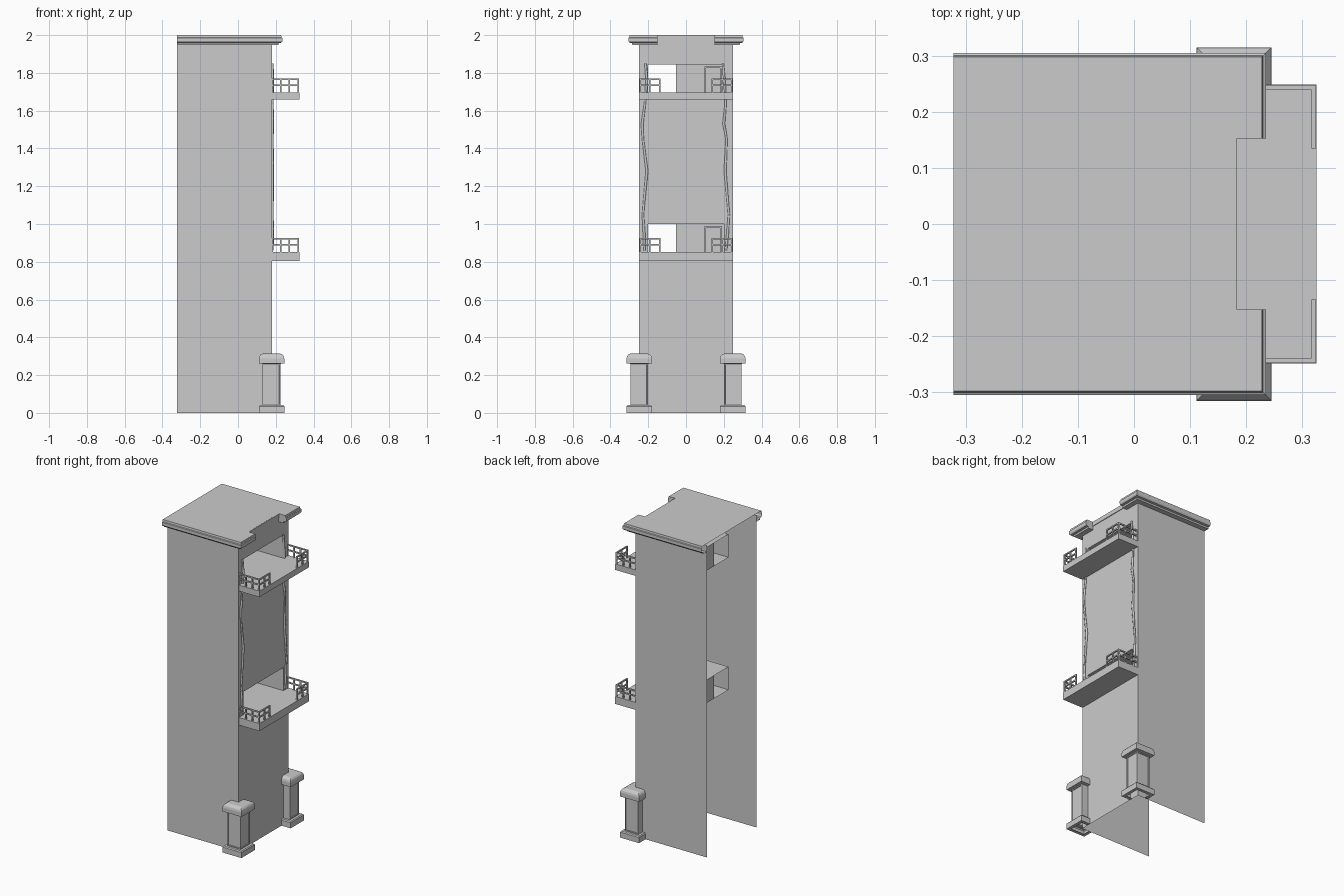
import bpy, bmesh
from mathutils import Vector

if "Cube" in bpy.data.objects:
    bpy.data.objects.remove(bpy.data.objects["Cube"])

XB, XF, W = -0.322, 0.18, 0.25      # open back edge, front wall, half width
FLOORS = [(0.805, 0.853, 1.0), (1.659, 1.697, 1.845)]   # slab bottom, floor, opening top
OPEN = 0.2                          # half width of balcony openings
RX = -0.16                          # back of recess


def finish(name, bm, recalc=False):
    if recalc:
        bmesh.ops.remove_doubles(bm, verts=bm.verts, dist=1e-5)
        bmesh.ops.recalc_face_normals(bm, faces=bm.faces)
    me = bpy.data.meshes.new(name)
    bm.to_mesh(me)
    bm.free()
    ob = bpy.data.objects.new(name, me)
    bpy.context.collection.objects.link(ob)
    return ob


def face(bm, pts, facing):
    f = bm.faces.new([bm.verts.new(p) for p in pts])
    f.normal_update()
    if f.normal.dot(Vector(facing)) < 0:
        f.normal_flip()


def wall_x(bm, x, y0, y1, z0, z1):
    face(bm, [(x, y0, z0), (x, y1, z0), (x, y1, z1), (x, y0, z1)], (1, 0, 0))


def wall_y(bm, y, x0, x1, z0, z1, d):
    face(bm, [(x0, y, z0), (x1, y, z0), (x1, y, z1), (x0, y, z1)], (0, d, 0))


def flat(bm, z, x0, x1, y0, y1, d):
    face(bm, [(x0, y0, z), (x1, y0, z), (x1, y1, z), (x0, y1, z)], (0, 0, d))


def box(bm, x0, x1, y0, y1, z0, z1):
    y0, y1 = min(y0, y1), max(y0, y1)
    r = bmesh.ops.create_cube(bm, size=1)
    for v in r["verts"]:
        v.co = Vector(((x0 + x1) / 2 + v.co.x * (x1 - x0),
                       (y0 + y1) / 2 + v.co.y * (y1 - y0),
                       (z0 + z1) / 2 + v.co.z * (z1 - z0)))


def sweep(bm, path, profile, s):
    """Mitred strip: path(d) gives the plan outline at offset d."""
    rows = [[bm.verts.new((x, y * s, z)) for x, y in path(d)] for d, z in profile]
    out = []
    for a, b in zip(rows, rows[1:]):
        out.append([bm.faces.new((a[i], a[i + 1], b[i + 1], b[i]))
                    for i in range(len(a) - 1)])
    return rows, out


# Tower walls with the two balcony openings
bm = bmesh.new()
for s in (-1, 1):
    wall_y(bm, s * W, XB, XF, 0, 1.99, s)
z = 0
for _, zf, zt in FLOORS:
    wall_x(bm, XF, -W, W, z, zf)
    for s in (-1, 1):
        wall_x(bm, XF, s * OPEN, s * W, zf, zt)
    z = zt
wall_x(bm, XF, -W, W, z, 2.0)
finish("tower_walls", bm)

# Recesses behind the openings, partly open at the back
bm = bmesh.new()
for _, zf, zt in FLOORS:
    flat(bm, zf, RX, XF, -OPEN, OPEN, 1)
    flat(bm, zt, RX, XF, -OPEN, OPEN, -1)
    for s in (-1, 1):
        wall_y(bm, s * OPEN, RX, XF, zf, zt, -s)
    wall_x(bm, RX, -0.053, OPEN, zf, zt)
finish("balcony_recesses", bm)

# Doors with frames on the recess back walls
bm = bmesh.new()
for _, zf, zt in FLOORS:
    top = zt - 0.01
    box(bm, RX, RX + 0.012, 0.097, 0.107, zf, top)
    box(bm, RX, RX + 0.012, 0.18, 0.19, zf, top)
    box(bm, RX, RX + 0.012, 0.107, 0.18, top - 0.01, top)
    box(bm, RX, RX + 0.004, 0.107, 0.18, zf, top - 0.01)
    box(bm, RX, RX + 0.007, 0.12, 0.167, top - 0.035, top - 0.025)
finish("doors", bm)

# Balcony slabs
bm = bmesh.new()
for zb, zf, _ in FLOORS:
    box(bm, XF, 0.325, -0.249, 0.249, zb, zf)
finish("balcony_slabs", bm)

# Railings: each end and a short return along the front
bm = bmesh.new()
T = 0.004
for _, zf, _ in FLOORS:
    for s in (-1, 1):
        ye, yr, xe = 0.243 * s, 0.139 * s, 0.32
        for h in (0.037, 0.07):
            box(bm, XF, xe + T, ye - T, ye + T, zf + h - T, zf + h + T)
            box(bm, xe - T, xe + T, yr - T * s, ye, zf + h - T, zf + h + T)
        posts = [(XF + 0.046 * i, ye) for i in range(4)]
        posts += [(xe, yr), (xe, (yr + ye) / 2), (xe, ye)]
        for x, y in posts:
            box(bm, x - T, x + T, y - T, y + T, zf, zf + 0.07)
finish("railings", bm)

# Roof deck with a notch in the middle of the front
bm = bmesh.new()
o, n = 0.048, 0.152
face(bm, [(XB, -W - o, 2), (XF + o, -W - o, 2), (XF + o, -n, 2), (XF, -n, 2),
          (XF, n, 2), (XF + o, n, 2), (XF + o, W + o, 2), (XB, W + o, 2)], (0, 0, 1))
finish("roof_deck", bm)

# Stepped cornice along the sides and around the front corners
cornice = [(0.001, 1.948), (0.034, 1.948), (0.036, 1.958), (0.05, 1.96),
           (0.055, 1.968), (0.055, 1.985), (0.05, 1.988), (0.048, 2.0)]
for s, side in ((-1, "left"), (1, "right")):
    bm = bmesh.new()
    sweep(bm, lambda d: [(XB, W + d), (XF + d, W + d), (XF + d, n), (XF, n)], cornice, s)
    finish("cornice_" + side, bm, True)

# Thin fascia band in the notch
bm = bmesh.new()
box(bm, XF - 0.01, XF + 0.004, -n, n, 1.972, 1.9995)
finish("front_fascia", bm)

# Corner pillars wrapping the front corners
pillar = [(0.047, 0), (0.067, 0), (0.067, 0.035), (0.062, 0.041), (0.047, 0.041),
          (0.047, 0.26), (0.067, 0.262), (0.067, 0.288), (0.064, 0.3),
          (0.057, 0.309), (0.046, 0.314)]
cx, cy = 0.178, 0.248
for s, side in ((-1, "left"), (1, "right")):
    bm = bmesh.new()
    rows, strips = sweep(bm, lambda h: [(cx - h, W), (cx - h, cy + h), (cx + h, cy + h),
                                        (cx + h, cy - h), (XF, cy - h)], pillar, s)
    corner = bm.verts.new((XF, W * s, pillar[-1][1]))
    bm.faces.new(rows[-1] + [corner])
    bmesh.ops.recalc_face_normals(bm, faces=bm.faces)
    bmesh.ops.inset_individual(bm, faces=strips[4][1:3], thickness=0.009, depth=0)
    bmesh.ops.inset_individual(bm, faces=strips[4][1:3], thickness=0.001, depth=-0.004)
    finish("corner_pillar_" + side, bm)

# Wavy vines hanging down the facade between the balconies
heights = [1.85, 1.76, 1.64, 1.53, 1.45, 1.28, 1.05, 0.95, 0.86]
vines = {"left": [-.215, -.207, -.217, -.232, -.228, -.207, -.228, -.222, -.22],
         "right": [.195, .203, .21, .2, .215, .207, .227, .22, .212]}
for side, ys in vines.items():
    cu = bpy.data.curves.new("vine_" + side, "CURVE")
    cu.dimensions = "3D"
    cu.bevel_depth = 0.007
    cu.bevel_resolution = 1
    cu.use_fill_caps = True
    sp = cu.splines.new("POLY")
    sp.points.add(len(ys) - 1)
    for i, (p, y, z) in enumerate(zip(sp.points, ys, heights)):
        p.co = (XF + 0.003, y, z, 1)
        p.radius = 1.1 if i % 2 else 0.8
    ob = bpy.data.objects.new("vine_" + side, cu)
    bpy.context.collection.objects.link(ob)
    bpy.ops.object.select_all(action="DESELECT")
    ob.select_set(True)
    bpy.context.view_layer.objects.active = ob
    bpy.ops.object.convert(target="MESH")
